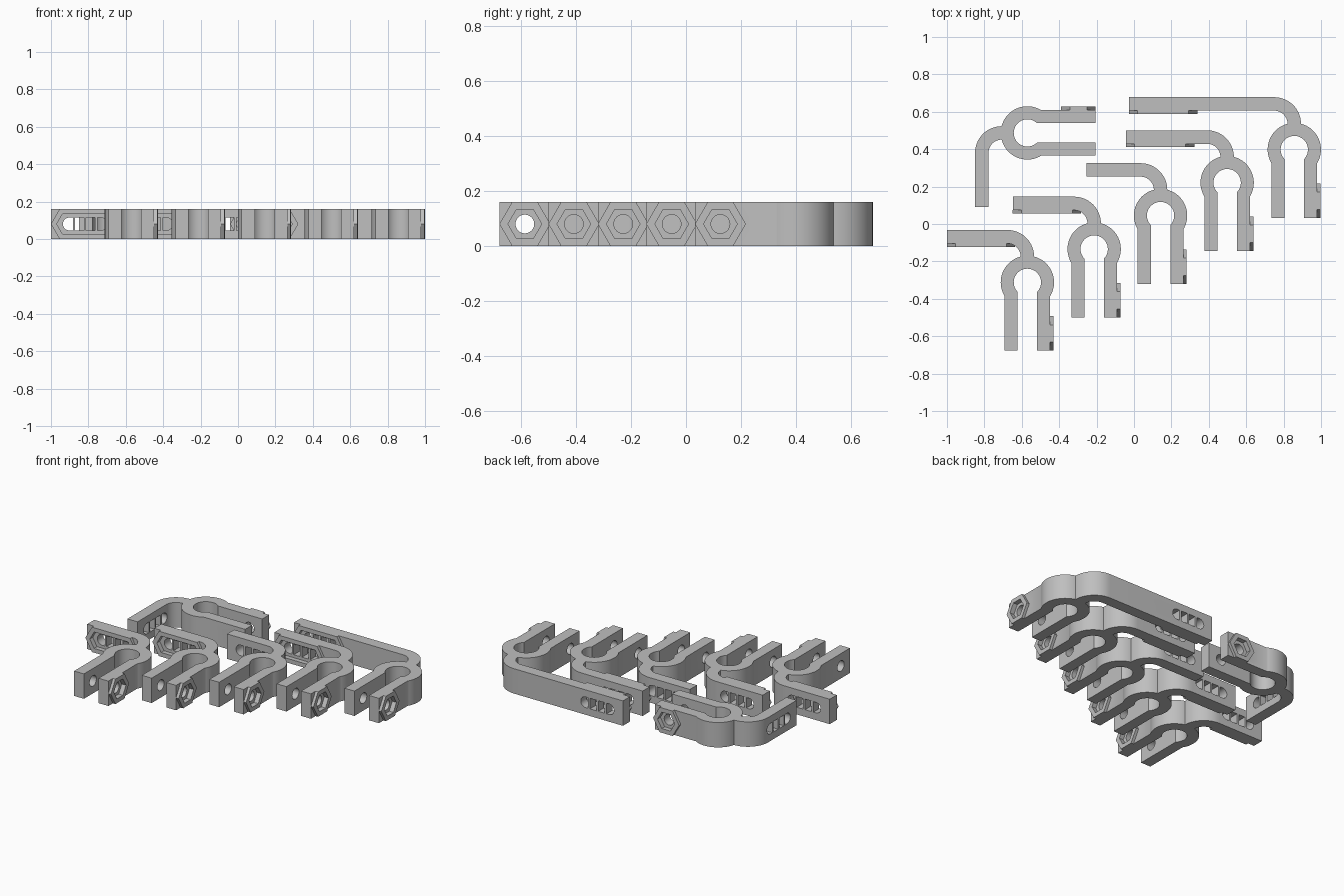
import bpy, bmesh
from math import sin, cos, pi, asin, sqrt, radians
from mathutils import Matrix, Vector

cube = bpy.data.objects.get("Cube")
if cube:
    bpy.data.objects.remove(cube)

H = 0.16                       # height of every clamp
MID = H / 2
R_IN, R_OUT = 0.073, 0.1425    # ring radii
LEG_IN, LEG_OUT, LEG_END = 0.052, 0.122, -0.365
BOLT_Y = -0.273                # bolt position along the legs
ELBOW = (-0.107, 0.137)        # centre of the elbow bend
E_IN, E_OUT = 0.071, 0.143
BOSS = 0.018                   # height of a nut boss
BOLT_R = 0.034
NUT_OUT, NUT_IN = H / sqrt(3), 0.061
STRETCH = 0.09                 # half stretch of the long nut boss

grey = bpy.data.materials.new("plain_grey")
grey.use_nodes = True
COLOUR = (0.52, 0.52, 0.52, 1)
grey.diffuse_color = COLOUR
grey.node_tree.nodes["Principled BSDF"].inputs["Base Color"].default_value = COLOUR


def arc(cx, cy, r, a0, a1, n):
    return [(cx + r * cos(a0 + (a1 - a0) * i / n),
             cy + r * sin(a0 + (a1 - a0) * i / n)) for i in range(n + 1)]


def prism(name, points, low, high, matrix=Matrix()):
    """Closed solid from an outline, from low to high along local z."""
    area = sum(a[0] * b[1] - b[0] * a[1]
               for a, b in zip(points, points[1:] + points[:1]))
    if area < 0:
        points = points[::-1]
    bm = bmesh.new()
    bottom = [bm.verts.new(matrix @ Vector((x, y, low))) for x, y in points]
    top = [bm.verts.new(matrix @ Vector((x, y, high))) for x, y in points]
    bm.faces.new(bottom[::-1])
    bm.faces.new(top)
    for i in range(len(points)):
        j = (i + 1) % len(points)
        bm.faces.new((bottom[i], bottom[j], top[j], top[i]))
    mesh = bpy.data.meshes.new(name)
    bm.to_mesh(mesh)
    bm.free()
    mesh.materials.append(grey)
    obj = bpy.data.objects.new(name, mesh)
    bpy.context.collection.objects.link(obj)
    return obj


def cut(obj, cutter):
    """Subtract one solid cutter from obj and delete the cutter."""
    cutter.hide_render = True
    mod = obj.modifiers.new("cut", "BOOLEAN")
    mod.operation, mod.solver, mod.object = "DIFFERENCE", "EXACT", cutter
    bpy.context.view_layer.update()
    graph = bpy.context.evaluated_depsgraph_get()
    mesh = bpy.data.meshes.new_from_object(obj.evaluated_get(graph))
    obj.modifiers.clear()
    obj.data = mesh
    bpy.data.objects.remove(cutter)


def long_hex(r, half):
    """Hexagon with points left and right, stretched sideways by half."""
    return [(r * cos(i * pi / 3) + (half if cos(i * pi / 3) > 0 else -half),
             r * sin(i * pi / 3)) for i in range(6)]


def facing(x, y, direction):
    """Frame whose z axis points outward along direction, at bolt height."""
    z = Vector(direction)
    up = Vector((0, 0, 1))
    m = Matrix((up.cross(z), up, z)).transposed().to_4x4()
    m.translation = (x, y, MID)
    return m


def clamp_outline(arm_end):
    a_out, a_in = asin(LEG_OUT / R_OUT), asin(LEG_IN / R_IN)
    neck_r = asin((ELBOW[0] + E_OUT) / R_OUT)
    neck_l = asin((ELBOW[0] + E_IN) / R_OUT)
    pts = [(arm_end, ELBOW[1] + E_IN), (arm_end, ELBOW[1] + E_OUT)]
    pts += arc(*ELBOW, E_OUT, pi / 2, 0, 16)[:-1]
    pts += arc(0, 0, R_OUT, pi / 2 - neck_r, a_out - pi / 2, 28)
    pts += [(LEG_OUT, LEG_END), (LEG_IN, LEG_END)]
    pts += arc(0, 0, R_IN, a_in - pi / 2, 3 * pi / 2 - a_in, 40)
    pts += [(-LEG_IN, LEG_END), (-LEG_OUT, LEG_END)]
    pts += arc(0, 0, R_OUT, 3 * pi / 2 - a_out, pi / 2 - neck_l, 28)
    pts += arc(*ELBOW, E_IN, 0, pi / 2, 16)[1:]
    return pts


def slot_outlines():
    """Four windows of a rounded slot, parted by three thin bars."""
    reach, bar = 0.084, 0.0065
    pitch = (reach + BOLT_R) / 2
    end = arc(reach, 0, BOLT_R, -pi / 2, pi / 2, 16)
    end += [(pitch + bar, BOLT_R), (pitch + bar, -BOLT_R)]
    window = [(bar, -BOLT_R), (pitch - bar, -BOLT_R),
              (pitch - bar, BOLT_R), (bar, BOLT_R)]
    return [[(s * x, y) for x, y in shape] for s in (-1, 1) for shape in (end, window)]


def build_clamp(label, cx, cy, arm_end, arm_boss, turn):
    leg = facing(LEG_OUT, BOLT_Y, (1, 0, 0))
    arm = facing(arm_end + 0.182, ELBOW[1] + E_IN, (0, -1, 0))
    body = prism(label + "_body", clamp_outline(arm_end), 0, H)
    parts = [body]

    # raised nut bosses with their recesses
    nuts = [("leg", leg, 0)] + ([("arm", arm, STRETCH)] if arm_boss else [])
    for place, frame, half in nuts:
        boss = prism(f"{label}_{place}_nut_boss", long_hex(NUT_OUT, half), 0, BOSS, frame)
        for obj in (body, boss):
            cut(obj, prism("recess_cutter", long_hex(NUT_IN, half), -0.012, 0.04, frame))
        parts.append(boss)

    # bolt hole through both legs, and barred slot through the arm
    hole = arc(0, 0, BOLT_R, 0, 2 * pi, 32)[:-1]
    cut(body, prism("hole_cutter", hole, -0.3, 0.05, leg))
    for outline in slot_outlines():
        cut(body, prism("slot_cutter", outline, -0.1, 0.04, arm))

    for obj in parts:
        obj.matrix_world = Matrix.Translation((cx, cy, 0)) @ Matrix.Rotation(turn, 4, "Z")
    return parts


# label, ring centre, arm end, boss on the arm, turn
clamps = [
    ("first_clamp", -0.57, -0.312, -0.43, True, 0),
    ("second_clamp", -0.213, -0.134, -0.435, True, 0),
    ("third_clamp", 0.142, 0.045, -0.397, False, 0),
    ("fourth_clamp", 0.498, 0.221, -0.54, True, 0),
    ("fifth_clamp", 0.857, 0.398, -0.883, True, 0),
    ("turned_clamp", -0.57, 0.487, -0.397, False, pi / 2),
]
made = []
for spec in clamps:
    made += build_clamp(*spec)

bpy.ops.object.select_all(action="DESELECT")
for obj in made:
    obj.select_set(True)
bpy.context.view_layer.objects.active = made[0]
bpy.ops.object.shade_smooth_by_angle(angle=radians(30))
